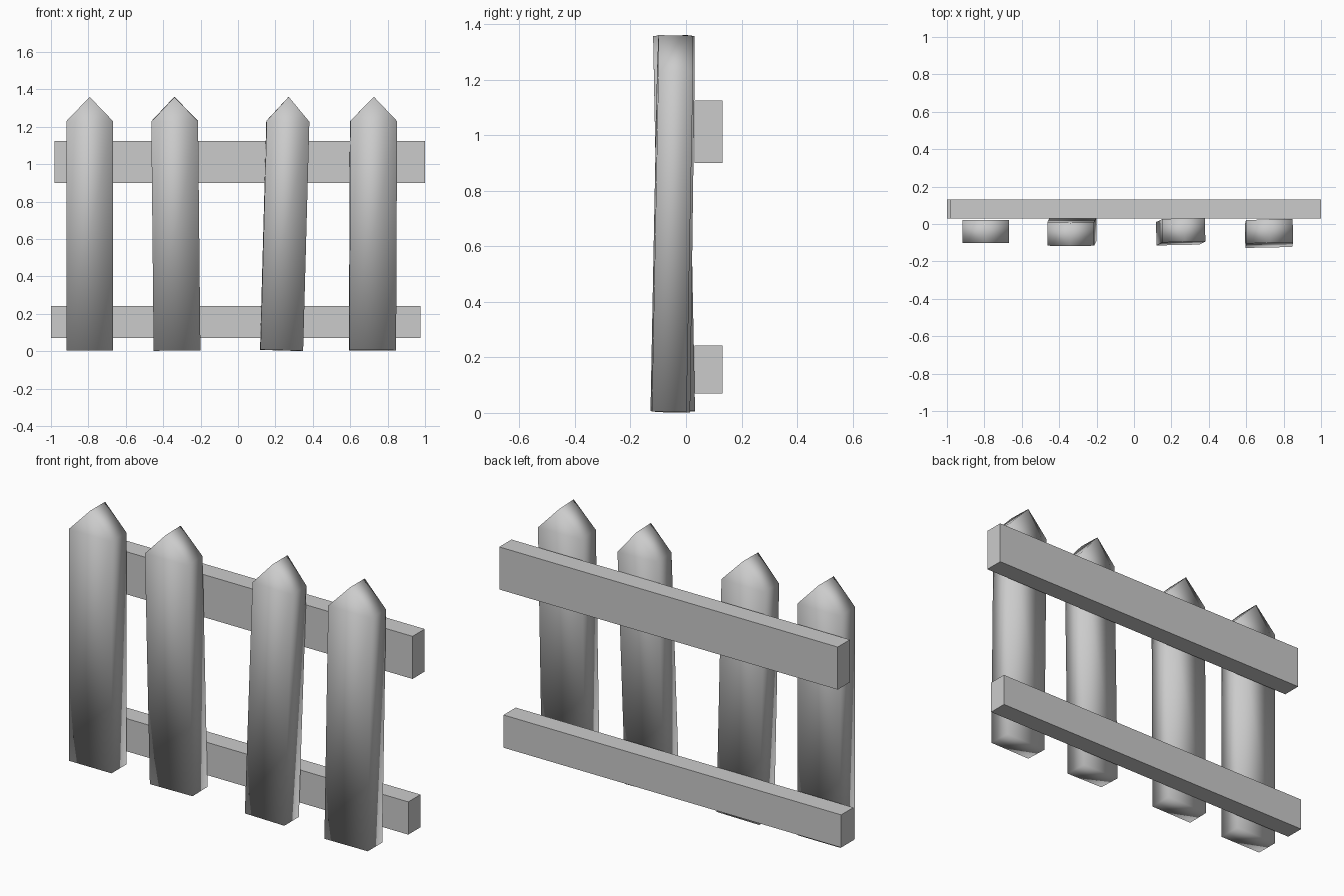
import bpy
import bmesh
from mathutils import Matrix

if "Cube" in bpy.data.objects:
    bpy.data.objects.remove(bpy.data.objects["Cube"])

DEPTH = 0.125
SHOULDER, APEX = 1.225, 1.355


def rail(name, x0, x1, z0, z1, y0=0.03, y1=0.132):
    bpy.ops.mesh.primitive_cube_add(size=1, location=((x0 + x1) / 2, (y0 + y1) / 2, (z0 + z1) / 2))
    ob = bpy.context.object
    ob.name = name
    ob.scale = (x1 - x0, y1 - y0, z1 - z0)
    bpy.ops.object.transform_apply(location=False, rotation=False, scale=True)


def picket(name, base, width, lean_x, lean_y, twist):
    """Pointed board standing on base (x, y); leans are the top offsets."""
    bm = bmesh.new()
    w = width / 2
    pts = [(-w, 0), (w, 0), (w, SHOULDER), (0, APEX), (-w, SHOULDER)]
    v = [bm.verts.new((x, -DEPTH / 2, z)) for x, z in pts]
    faces = [bm.faces.new((v[0], v[1], v[2], v[4])), bm.faces.new((v[4], v[2], v[3]))]
    ext = bmesh.ops.extrude_face_region(bm, geom=faces, use_keep_orig=True)
    moved = [g for g in ext["geom"] if isinstance(g, bmesh.types.BMVert)]
    bmesh.ops.translate(bm, verts=moved, vec=(0, DEPTH, 0))
    bmesh.ops.recalc_face_normals(bm, faces=bm.faces)
    for f in bm.faces:
        f.smooth = True
    me = bpy.data.meshes.new(name)
    bm.to_mesh(me)
    bm.free()
    ob = bpy.data.objects.new(name, me)
    bpy.context.collection.objects.link(ob)
    ob.matrix_world = (Matrix.Translation((base[0], base[1], 0.005))
                       @ Matrix.Rotation(lean_x / APEX, 4, 'Y')
                       @ Matrix.Rotation(-lean_y / APEX, 4, 'X')
                       @ Matrix.Rotation(twist, 4, 'Z'))


# horizontal rails behind the boards
rail("upper_rail", -0.98, 1.0, 0.90, 1.125)
rail("lower_rail", -1.0, 0.975, 0.07, 0.243)

# slightly crooked pickets, left to right
picket("picket_1", (-0.793, -0.04), 0.25, 0.0, 0.0, 0.0)
picket("picket_2", (-0.326, -0.03), 0.25, -0.014, -0.026, 0.0)
picket("picket_3", (0.233, -0.05), 0.228, 0.037, 0.018, 0.02)
picket("picket_4", (0.719, -0.063), 0.25, 0.006, 0.026, 0.02)
